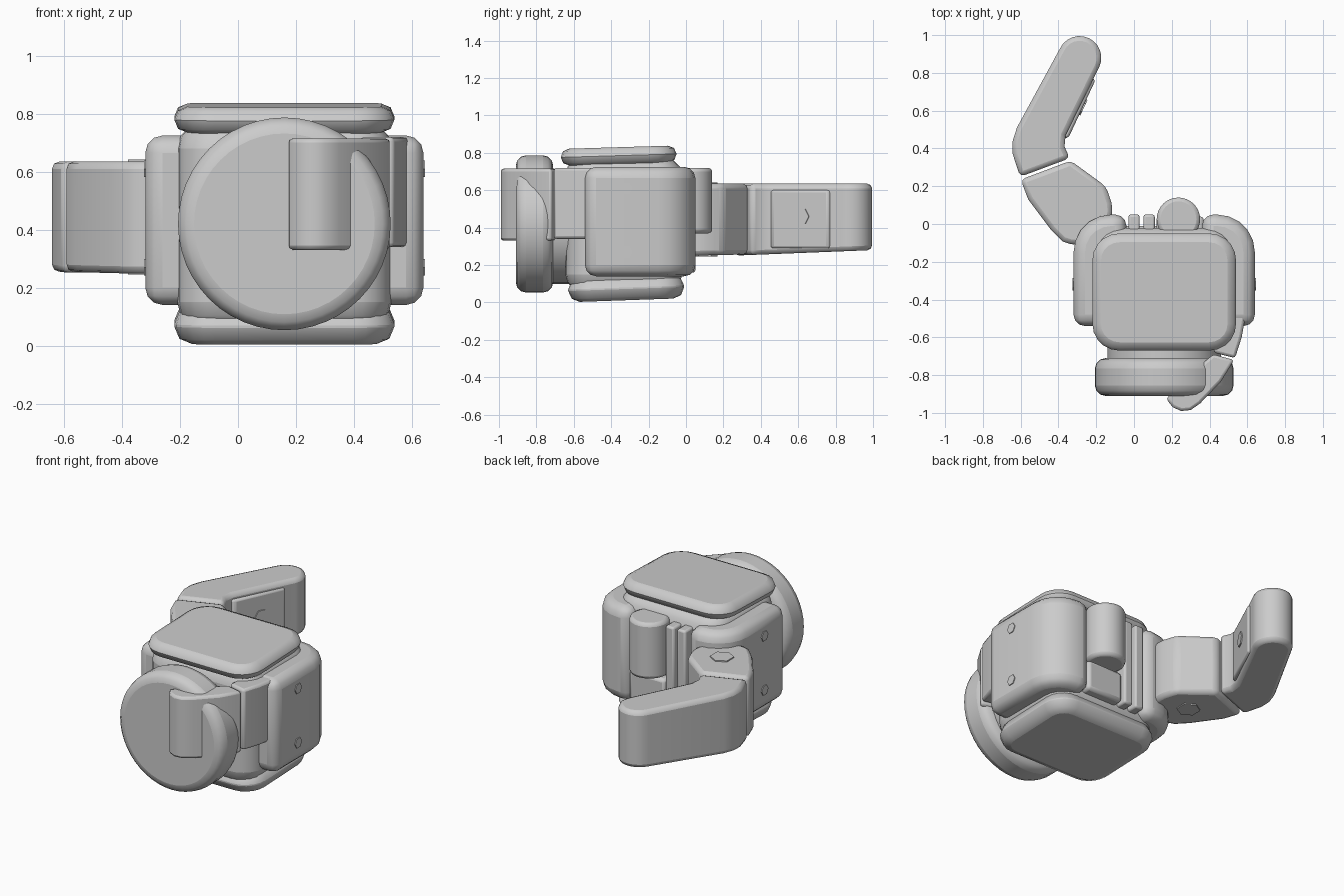
import bpy, bmesh, math
from mathutils import Matrix

if "Cube" in bpy.data.objects:
    bpy.data.objects.remove(bpy.data.objects["Cube"])


def finish(name, bm, bevel=0.0, seg=2):
    bmesh.ops.recalc_face_normals(bm, faces=bm.faces[:])
    me = bpy.data.meshes.new(name)
    bm.to_mesh(me)
    bm.free()
    ob = bpy.data.objects.new(name, me)
    bpy.context.collection.objects.link(ob)
    if bevel:
        m = ob.modifiers.new("bevel", 'BEVEL')
        m.width, m.segments = bevel, seg
        m.limit_method, m.angle_limit = 'ANGLE', math.radians(32)
    bpy.ops.object.select_all(action='DESELECT')
    ob.select_set(True)
    bpy.context.view_layer.objects.active = ob
    bpy.ops.object.shade_smooth_by_angle(angle=math.radians(32))
    return ob


def box(name, lo, hi, bevel=0.02, seg=2, corner=0.0, which=lambda x, y: True, tilt=0.0):
    """Box between two corners; chosen upright edges get a larger rounding first."""
    size = [h - l for l, h in zip(lo, hi)]
    mid = [(h + l) / 2 for l, h in zip(lo, hi)]
    bm = bmesh.new()
    bmesh.ops.create_cube(bm, size=1, matrix=Matrix.Diagonal((*size, 1)))
    if corner:
        edges = [e for e in bm.edges
                 if abs(e.verts[0].co.z - e.verts[1].co.z) > 1e-4
                 and which(e.verts[0].co.x, e.verts[0].co.y)]
        bmesh.ops.bevel(bm, geom=edges, offset=corner, segments=5, profile=0.5, affect='EDGES')
    bmesh.ops.transform(bm, matrix=Matrix.Translation(mid) @ Matrix.Rotation(tilt, 4, 'X'),
                        verts=bm.verts[:])
    return finish(name, bm, bevel, seg)


def prism(name, pts, z0, z1, bevel=0.02, slope=0.0):
    """Upright prism from a plan outline; slope raises the underside along y."""
    bm = bmesh.new()
    low = [bm.verts.new((x, y, z0 + slope * y)) for x, y in pts]
    top = [bm.verts.new((x, y, z1)) for x, y in pts]
    bm.faces.new(low[::-1])
    bm.faces.new(top)
    n = len(pts)
    for i in range(n):
        j = (i + 1) % n
        bm.faces.new((low[i], low[j], top[j], top[i]))
    return finish(name, bm, bevel)


def cylinder(name, centre, r, depth, axis='Z', sides=40, bevel=0.0, seg=2, turn=0.0):
    rot = {'X': Matrix.Rotation(math.pi / 2, 4, 'Y'),
           'Y': Matrix.Rotation(math.pi / 2, 4, 'X'), 'Z': Matrix()}[axis]
    bm = bmesh.new()
    bmesh.ops.create_cone(bm, cap_ends=True, segments=sides, radius1=r, radius2=r, depth=depth,
                          matrix=Matrix.Translation(centre) @ Matrix.Rotation(turn, 4, 'Z') @ rot)
    return finish(name, bm, bevel, seg)


def arc(cx, cy, r, a0, a1, n=8):
    return [(cx + r * math.cos(math.radians(a0 + (a1 - a0) * i / n)),
             cy + r * math.sin(math.radians(a0 + (a1 - a0) * i / n))) for i in range(n + 1)]


MID = 0.16  # centre plane of the housing

# Housing core with top and bottom caps
box("housing_core", (-0.21, -0.645, 0.06), (0.53, -0.02, 0.77), 0.09, 3, 0.14)
box("top_cap", (-0.22, -0.67, 0.74), (0.54, -0.05, 0.83), 0.045, 2, 0.14, tilt=0.03)
box("bottom_cap", (-0.22, -0.63, 0.012), (0.54, -0.01, 0.14), 0.06, 2, 0.14, tilt=0.035)

# Side shells that wrap the rear corners, with their bolts
for side, s in (("right", 1), ("left", -1)):
    xs = sorted((MID + s * 0.20, MID + s * 0.48))
    box(side + "_shell", (xs[0], -0.54, 0.14), (xs[1], 0.05, 0.725), 0.06, 3, 0.2,
        which=lambda x, y: x * s > 0 and y > 0)
    for k, z in enumerate((0.61, 0.27)):
        cylinder(f"{side}_shell_bolt_{k + 1}", (MID + s * 0.478, -0.32, z), 0.033, 0.014, 'X', 6)

# Rear recess: knuckle barrel, slotted ribs and lower block
cylinder("knuckle_barrel", (0.235, 0.025, 0.545), 0.115, 0.35, sides=32, bevel=0.02)
box("lower_block", (0.12, -0.1, 0.16), (0.37, 0.04, 0.35), 0.02)
for k, x in enumerate((-0.03, 0.05)):
    box(f"rear_rib_{k + 1}", (x, -0.1, 0.16), (x + 0.06, 0.05, 0.70), 0.012)

# Front disc on its neck
cylinder("front_neck", (0.16, -0.68, 0.40), 0.30, 0.12, 'Y')
cylinder("front_disc", (0.16, -0.81, 0.42), 0.367, 0.20, 'Y', 48, 0.055, 3)

# Curled finger running round the right side to the front
prism("curled_finger_base", [(0.42, -0.68), (0.535, -0.71), (0.57, -0.60), (0.592, -0.48),
                             (0.595, -0.38), (0.45, -0.38)], 0.34, 0.72, 0.015)
prism("curled_finger_tip", [(0.17, -0.925), (0.205, -0.97), (0.25, -0.99), (0.30, -0.985),
                            (0.35, -0.95), (0.46, -0.835), (0.53, -0.72), (0.42, -0.69),
                            (0.36, -0.74)], 0.33, 0.715, 0.015)

# Extended finger at the rear left
prism("straight_finger_base",
      arc(-0.30, 0.075, 0.185, -115, 25, 10)
      + [(-0.15, 0.20), (-0.335, 0.335), (-0.60, 0.235), (-0.56, 0.13), (-0.44, -0.03)],
      0.25, 0.635, 0.025, 0.02)
prism("straight_finger_tip",
      arc(-0.288, 0.88, 0.115, -25, 155, 12)
      + [(-0.62, 0.51), (-0.642, 0.44), (-0.642, 0.37), (-0.603, 0.25),
         (-0.34, 0.348), (-0.368, 0.41), (-0.362, 0.47)],
      0.24, 0.635, 0.025, 0.04)
prism("finger_pad", [(-0.40, 0.44), (-0.345, 0.46), (-0.205, 0.76), (-0.25, 0.80)],
      0.29, 0.60, 0.012)
cylinder("pad_bolt", (-0.274, 0.62, 0.46), 0.045, 0.02, 'X', 6, turn=math.radians(-25))
for name, z in (("upper", 0.635), ("lower", 0.253)):
    cylinder(name + "_pivot_bolt", (-0.32, 0.10, z), 0.068, 0.014, 'Z', 6)
